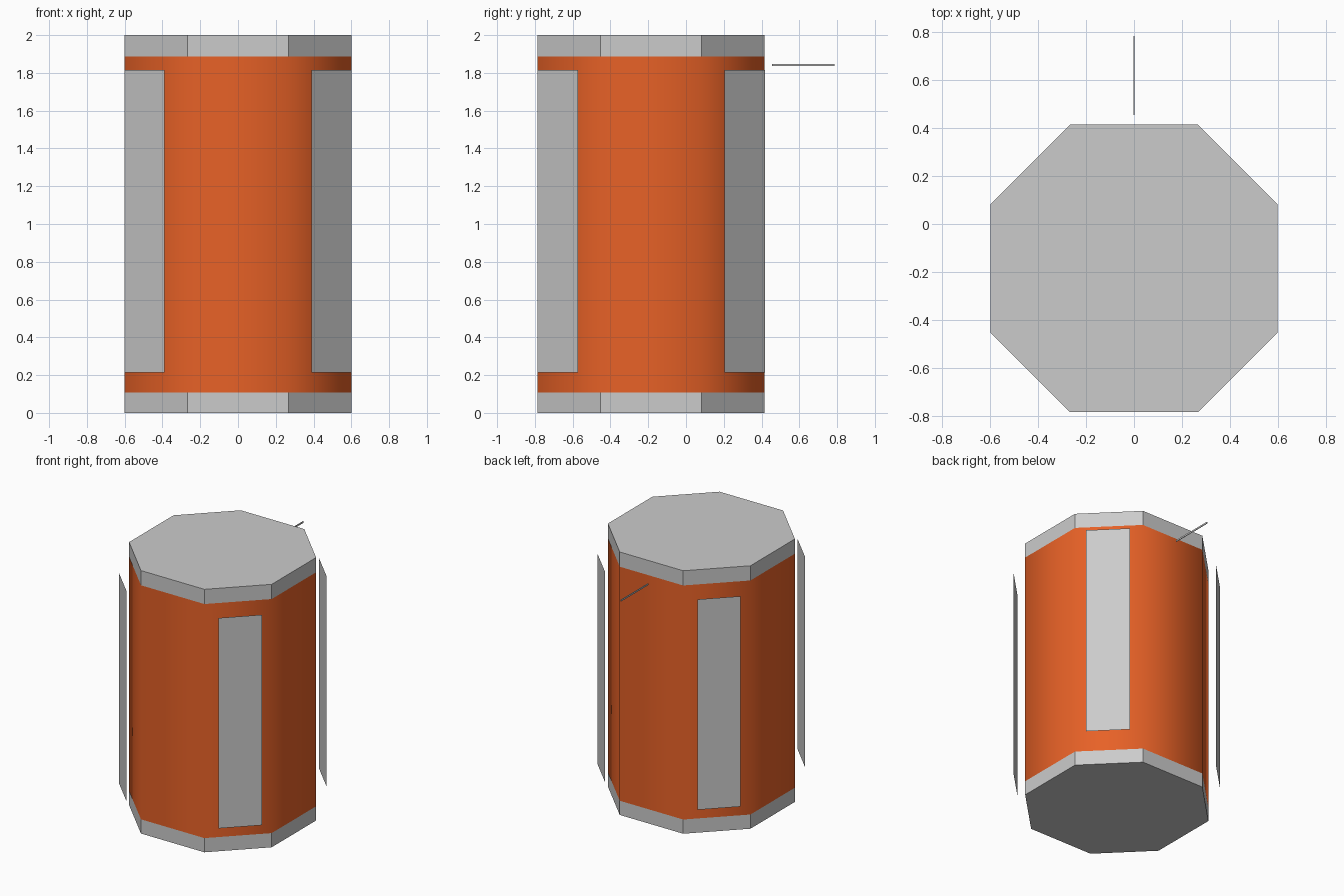
import bpy, bmesh
from mathutils import Matrix, Vector
from math import pi

if "Cube" in bpy.data.objects:
    bpy.data.objects.remove(bpy.data.objects["Cube"])


def material(name, rgb):
    m = bpy.data.materials.new(name)
    m.use_nodes = True
    m.diffuse_color = (*rgb, 1)
    m.node_tree.nodes["Principled BSDF"].inputs["Base Color"].default_value = (*rgb, 1)
    return m


GREY = material("light grey", (0.6, 0.6, 0.6))
ORANGE = material("orange", (0.8, 0.12, 0.02))

CENTRE_Y = -0.185
APOTHEM, HALF_SIDE = 0.6, 0.267


def finish(name, bm, mat, smooth=False):
    mesh = bpy.data.meshes.new(name)
    bm.to_mesh(mesh)
    bm.free()
    mesh.materials.append(mat)
    for p in mesh.polygons:
        p.use_smooth = smooth
    ob = bpy.data.objects.new(name, mesh)
    bpy.context.collection.objects.link(ob)
    return ob


def octagon_prism(name, z0, z1, mat, capped=True, smooth=False):
    a, h = APOTHEM, HALF_SIDE
    outline = []
    corner = [Vector((a, -h)), Vector((a, h))]
    for k in range(4):
        turn = Matrix.Rotation(k * pi / 2, 2)
        outline += [turn @ c for c in corner]
    bm = bmesh.new()
    low = [bm.verts.new((p.x, p.y + CENTRE_Y, z0)) for p in outline]
    high = [bm.verts.new((p.x, p.y + CENTRE_Y, z1)) for p in outline]
    for i in range(8):
        j = (i + 1) % 8
        bm.faces.new((low[i], low[j], high[j], high[i]))
    if capped:
        bm.faces.new(high)
        bm.faces.new(low[::-1])
    return finish(name, bm, mat, smooth)


# Orange drum between two flat end caps
octagon_prism("drum_body", 0.108, 1.888, ORANGE, capped=False, smooth=True)
octagon_prism("bottom_cap", 0, 0.108, GREY)
octagon_prism("top_cap", 1.888, 2, GREY)

# Thin panels floating just off the four diagonal sides
for k, name in enumerate(("back_left", "back_right", "front_right", "front_left")):
    bm = bmesh.new()
    turn = Matrix.Rotation(k * pi / 2, 3, "Z")
    corners = [(0.602, 0.388, 0.215), (0.388, 0.602, 0.215),
               (0.388, 0.602, 1.815), (0.602, 0.388, 1.815)]
    bm.faces.new([bm.verts.new(turn @ Vector(c) + Vector((0, CENTRE_Y, 0)))
                  for c in corners])
    finish("panel_" + name, bm, GREY)

# Slim rod behind the top of the drum
bm = bmesh.new()
bmesh.ops.create_cube(bm, size=1, matrix=Matrix.Translation((0, 0.62, 1.842))
                      @ Matrix.Diagonal((0.005, 0.33, 0.012, 1)))
finish("back_rod", bm, GREY)
